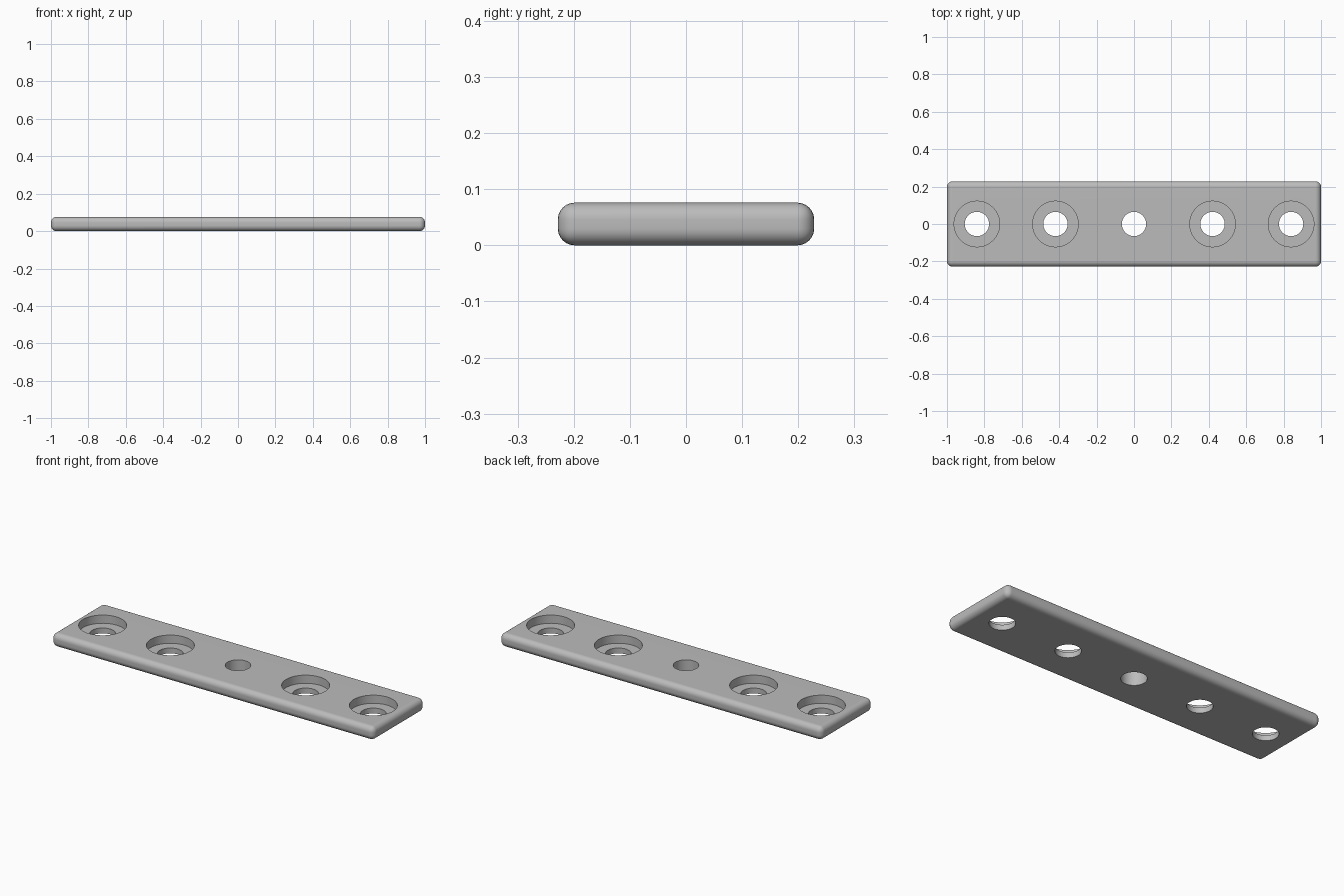
import bpy, bmesh, math
from mathutils import Matrix

cube = bpy.data.objects.get("Cube")
if cube:
    bpy.data.objects.remove(cube, do_unlink=True)

LENGTH, WIDTH, THICK, FILLET = 2.0, 0.457, 0.076, 0.03
HOLE_R, BORE_R, BORE_FLOOR = 0.065, 0.122, 0.03
PITCH = 0.42

steel = bpy.data.materials.new("plain grey steel")
steel.use_nodes = True
grey = (0.5, 0.5, 0.5, 1)
steel.diffuse_color = grey
steel.node_tree.nodes["Principled BSDF"].inputs["Base Color"].default_value = grey


def add_object(name, bm):
    bmesh.ops.recalc_face_normals(bm, faces=bm.faces)
    mesh = bpy.data.meshes.new(name)
    bm.to_mesh(mesh)
    bm.free()
    mesh.materials.append(steel)
    obj = bpy.data.objects.new(name, mesh)
    bpy.context.collection.objects.link(obj)
    return obj


def add_stepped_pin(bm, x, profile, sides=64):
    """Closed turned solid at x from (radius, height) points."""
    rings = [[bm.verts.new((x + r * math.cos(math.tau * i / sides),
                            r * math.sin(math.tau * i / sides), z))
              for i in range(sides)] for r, z in profile]
    for low, high in zip(rings, rings[1:]):
        for i in range(sides):
            j = (i + 1) % sides
            bm.faces.new((low[i], low[j], high[j], high[i]))
    bm.faces.new(rings[0][::-1])
    bm.faces.new(rings[-1])


# Bar with every edge rounded
bm = bmesh.new()
bmesh.ops.create_cube(bm, size=1, matrix=Matrix.Translation((0, 0, THICK / 2))
                      @ Matrix.Diagonal((LENGTH, WIDTH, THICK, 1)))
bmesh.ops.bevel(bm, geom=bm.edges[:], offset=FILLET, segments=6,
                profile=0.5, affect='EDGES')
plate = add_object("mounting_plate", bm)

# Cutter: plain centre hole, counterbored holes either side
bm = bmesh.new()
low, high = -0.05, THICK + 0.05
plain = [(HOLE_R, low), (HOLE_R, high)]
stepped = [(HOLE_R, low), (HOLE_R, BORE_FLOOR), (BORE_R, BORE_FLOOR), (BORE_R, high)]
for n in range(-2, 3):
    add_stepped_pin(bm, n * PITCH, stepped if n else plain)
cutter = add_object("hole_cutter", bm)
cutter.hide_render = True

cut = plate.modifiers.new("screw holes", 'BOOLEAN')
cut.operation = 'DIFFERENCE'
cut.solver = 'EXACT'
cut.object = cutter

bpy.ops.object.select_all(action='DESELECT')
bpy.context.view_layer.objects.active = plate
plate.select_set(True)
bpy.ops.object.modifier_apply(modifier=cut.name)
bpy.data.objects.remove(cutter, do_unlink=True)

# Smooth fillets and bores, flat faces kept flat
bpy.ops.object.shade_smooth_by_angle(angle=math.radians(30))
weighted = plate.modifiers.new("flat face normals", 'WEIGHTED_NORMAL')
weighted.keep_sharp = True
